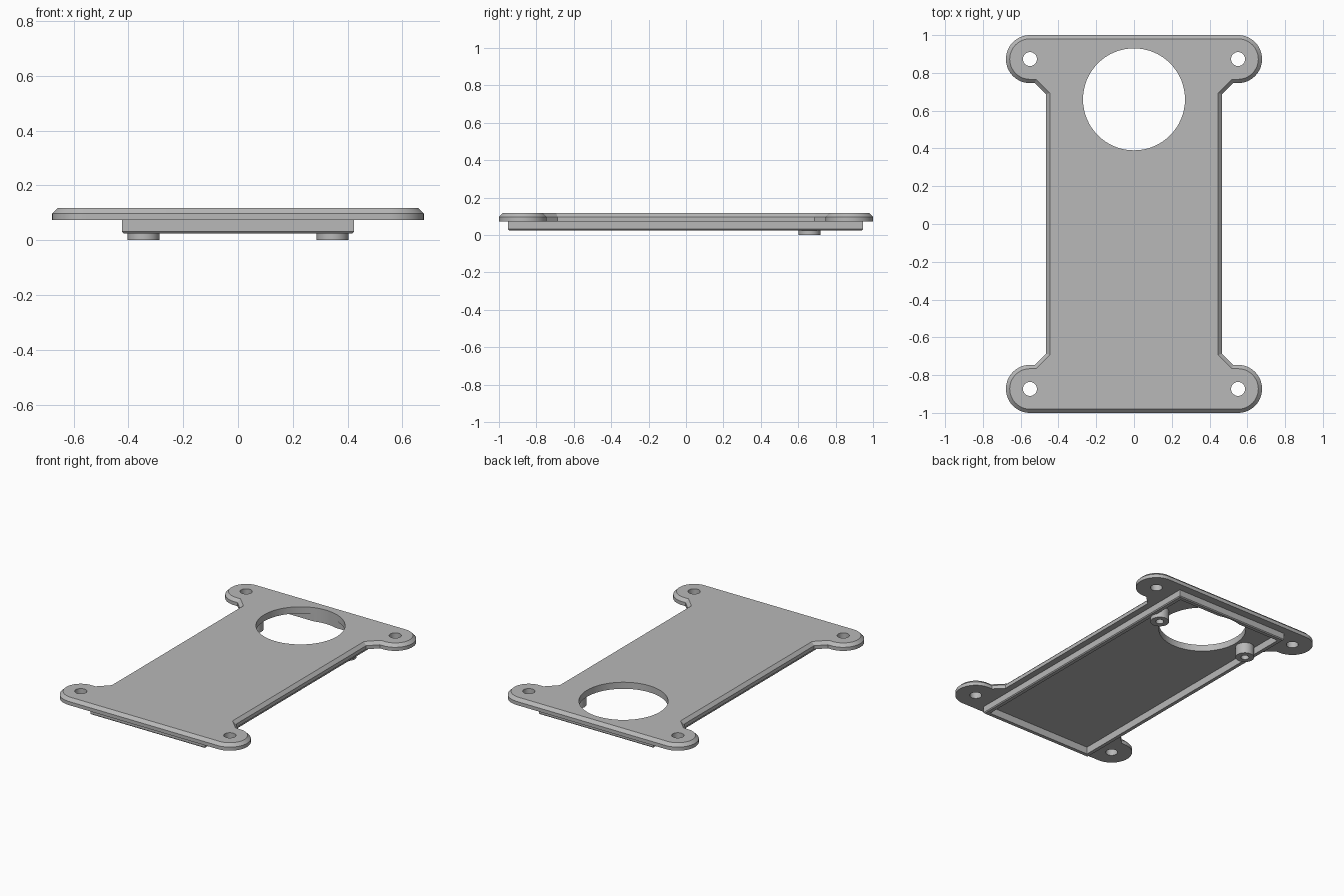
import bpy
import bmesh
from math import pi, cos, sin

TOP, UNDER, RIM_LOW = 0.117, 0.073, 0.025
EAR_X, EAR_Y, EAR_R = 0.551, 0.873, 0.127
HOLE_Y, HOLE_R = 0.66, 0.27

default = bpy.data.objects.get("Cube")
if default:
    bpy.data.objects.remove(default, do_unlink=True)

grey = bpy.data.materials.new("plain grey")
grey.use_nodes = True
colour = (0.48, 0.48, 0.48, 1)
grey.diffuse_color = colour
grey.node_tree.nodes["Principled BSDF"].inputs["Base Color"].default_value = colour


def prism(name, outline, low, high, chamfer=0, chamfer_top=True):
    """Extrude a flat outline and optionally chamfer one of its rims."""
    bm = bmesh.new()
    base = bm.faces.new([bm.verts.new((x, y, low)) for x, y in outline])
    up = bmesh.ops.extrude_face_region(bm, geom=[base], use_keep_orig=True)
    for v in up["geom"]:
        if isinstance(v, bmesh.types.BMVert):
            v.co.z = high
    bmesh.ops.recalc_face_normals(bm, faces=bm.faces[:])
    if chamfer:
        level = high if chamfer_top else low
        rim = [e for e in bm.edges if all(abs(v.co.z - level) < 1e-5 for v in e.verts)]
        bmesh.ops.bevel(bm, geom=rim, offset=chamfer, segments=1, affect='EDGES')
    mesh = bpy.data.meshes.new(name)
    bm.to_mesh(mesh)
    bm.free()
    mesh.materials.append(grey)
    obj = bpy.data.objects.new(name, mesh)
    bpy.context.collection.objects.link(obj)
    return obj


def arc(x, y, r, start, end, steps):
    return [(x + r * cos(start + (end - start) * i / steps),
             y + r * sin(start + (end - start) * i / steps)) for i in range(steps + 1)]


def disc(x, y, r, sides=48):
    return arc(x, y, r, 0, 2 * pi, sides)[:-1]


def box(x, low_y, high_y):
    return [(-x, low_y), (x, low_y), (x, high_y), (-x, high_y)]


def cut(obj, outline, low=-0.1, high=0.3):
    """Remove a straight-walled opening from an object."""
    cutter = prism("cutter", outline, low, high)
    cutter.hide_render = True
    mod = obj.modifiers.new("opening", 'BOOLEAN')
    mod.operation, mod.solver, mod.object = 'DIFFERENCE', 'EXACT', cutter
    bpy.context.view_layer.objects.active = obj
    bpy.ops.object.modifier_apply(modifier=mod.name)
    bpy.data.objects.remove(cutter, do_unlink=True)


# Cover plate: one quarter of the outline, mirrored around
quarter = [(0.466, 0.686), (0.526, EAR_Y - EAR_R)]
quarter += arc(EAR_X, EAR_Y, EAR_R, -pi / 2, pi / 2, 32)
right_half = [(x, -y) for x, y in reversed(quarter)] + quarter
outline = right_half + [(-x, y) for x, y in reversed(right_half)]
plate = prism("cover_plate", outline, UNDER, TOP, chamfer=0.02)
cut(plate, disc(0, HOLE_Y, HOLE_R, 64))
for sx in (-1, 1):
    for sy in (-1, 1):
        cut(plate, disc(sx * EAR_X, sy * EAR_Y, 0.037, 32))

# Locating rim under the plate, trimmed where the large hole meets it
rim = prism("locating_rim", box(0.423, -0.952, 0.947), RIM_LOW, UNDER,
            chamfer=0.006, chamfer_top=False)
cut(rim, box(0.393, -0.922, 0.917))
cut(rim, disc(0, HOLE_Y, HOLE_R, 64))

# Screw posts beside the large hole
parts = [plate, rim]
for sx, side in ((1, "left"), (-1, "right")):
    post = prism(side + "_screw_post", disc(sx * 0.345, HOLE_Y, 0.058), 0, UNDER)
    cut(post, disc(sx * 0.345, HOLE_Y, 0.025, 32), -0.1, UNDER - 0.01)
    parts.append(post)

# Smooth the round walls, keep the edges crisp
bpy.ops.object.select_all(action='DESELECT')
for obj in parts:
    obj.select_set(True)
bpy.context.view_layer.objects.active = plate
bpy.ops.object.shade_smooth_by_angle(angle=pi / 6)
